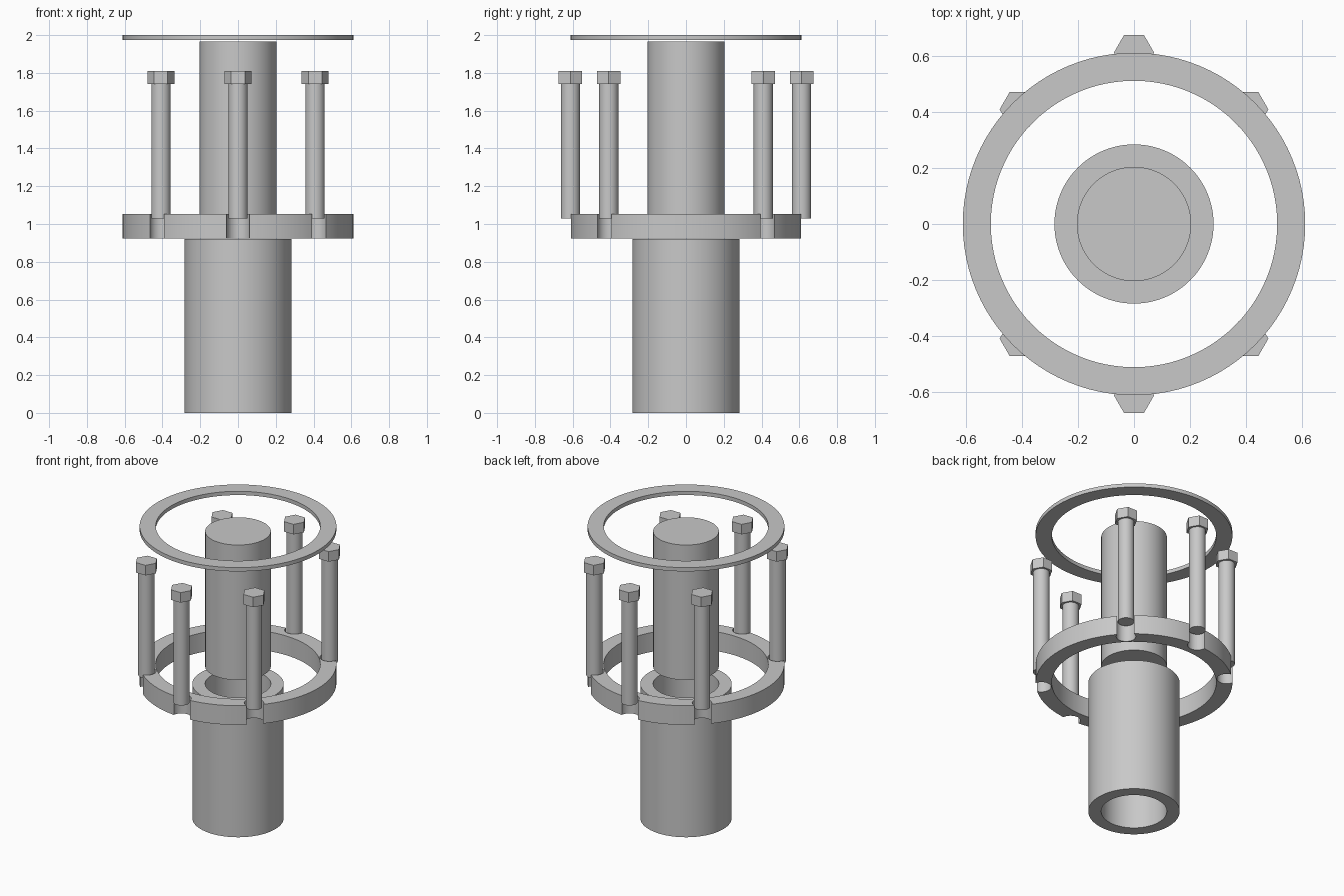
import bpy
import bmesh
from math import cos, sin, tau, radians

cube = bpy.data.objects.get("Cube")
if cube:
    bpy.data.objects.remove(cube, do_unlink=True)

# One plain grey for everything
GREY = (0.58, 0.58, 0.58, 1.0)
grey = bpy.data.materials.new("grey metal")
grey.use_nodes = True
grey.diffuse_color = GREY
for node in grey.node_tree.nodes:
    if node.type == 'BSDF_PRINCIPLED':
        node.inputs["Base Color"].default_value = GREY

SEGMENTS = 96


def make_object(name, bm):
    bmesh.ops.recalc_face_normals(bm, faces=bm.faces)
    mesh = bpy.data.meshes.new(name)
    bm.to_mesh(mesh)
    bm.free()
    mesh.materials.append(grey)
    obj = bpy.data.objects.new(name, mesh)
    bpy.context.collection.objects.link(obj)
    return obj


def activate(obj):
    bpy.ops.object.select_all(action='DESELECT')
    obj.select_set(True)
    bpy.context.view_layer.objects.active = obj


def smooth(obj):
    activate(obj)
    bpy.ops.object.shade_smooth_by_angle(angle=radians(30))


def add_prism(bm, radius, bottom, top, sides, x=0.0, y=0.0):
    """Closed upright prism with a corner on the +x axis."""
    rings = [[bm.verts.new((x + radius * cos(tau * i / sides),
                            y + radius * sin(tau * i / sides), z))
              for i in range(sides)] for z in (bottom, top)]
    for ring in rings:
        bm.faces.new(ring)
    for i in range(sides):
        j = (i + 1) % sides
        bm.faces.new((rings[0][i], rings[0][j], rings[1][j], rings[1][i]))


def make_tube(name, inner, outer, bottom, top):
    """Rectangle profile turned around the z axis."""
    bm = bmesh.new()
    profile = [(inner, bottom), (outer, bottom), (outer, top), (inner, top)]
    loops = [[bm.verts.new((r * cos(tau * i / SEGMENTS), r * sin(tau * i / SEGMENTS), z))
              for i in range(SEGMENTS)] for r, z in profile]
    for k in range(4):
        a, b = loops[k], loops[(k + 1) % 4]
        for i in range(SEGMENTS):
            j = (i + 1) % SEGMENTS
            bm.faces.new((a[i], a[j], b[j], b[i]))
    return make_object(name, bm)


# Lower sleeve and the solid shaft above it
smooth(make_tube("sleeve", 0.204, 0.284, 0.0, 0.92))
bm = bmesh.new()
add_prism(bm, 0.204, 1.04, 1.965, SEGMENTS)
smooth(make_object("shaft", bm))

# Thin top washer and thick flange ring
smooth(make_tube("top_washer", 0.511, 0.611, 1.974, 2.0))
flange = make_tube("flange_ring", 0.511, 0.611, 0.922, 1.054)

# Bolt positions: front, back and four diagonals
spots = [("front", 0, -0.612), ("back", 0, 0.612)]
spots += [(f"{fb}_{lr}", sx * 0.408, sy * 0.409)
          for fb, sy in (("front", -1), ("back", 1))
          for lr, sx in (("left", 1), ("right", -1))]

# Bolt notches cut through the flange ring
bm = bmesh.new()
for _, x, y in spots:
    add_prism(bm, 0.061, 0.8, 1.2, 48, x, y)
cutter = make_object("notch_cutter", bm)
cutter.hide_render = True
notch = flange.modifiers.new("notches", 'BOOLEAN')
notch.operation = 'DIFFERENCE'
notch.solver = 'EXACT'
notch.object = cutter
activate(flange)
bpy.ops.object.modifier_apply(modifier=notch.name)
bpy.data.objects.remove(cutter, do_unlink=True)
smooth(flange)

# Hex-headed bolts
for place, x, y in spots:
    bm = bmesh.new()
    add_prism(bm, 0.051, 1.028, 1.742, 48, x, y)
    add_prism(bm, 0.0715, 1.742, 1.811, 6, x, y)
    smooth(make_object(f"bolt_{place}", bm))
